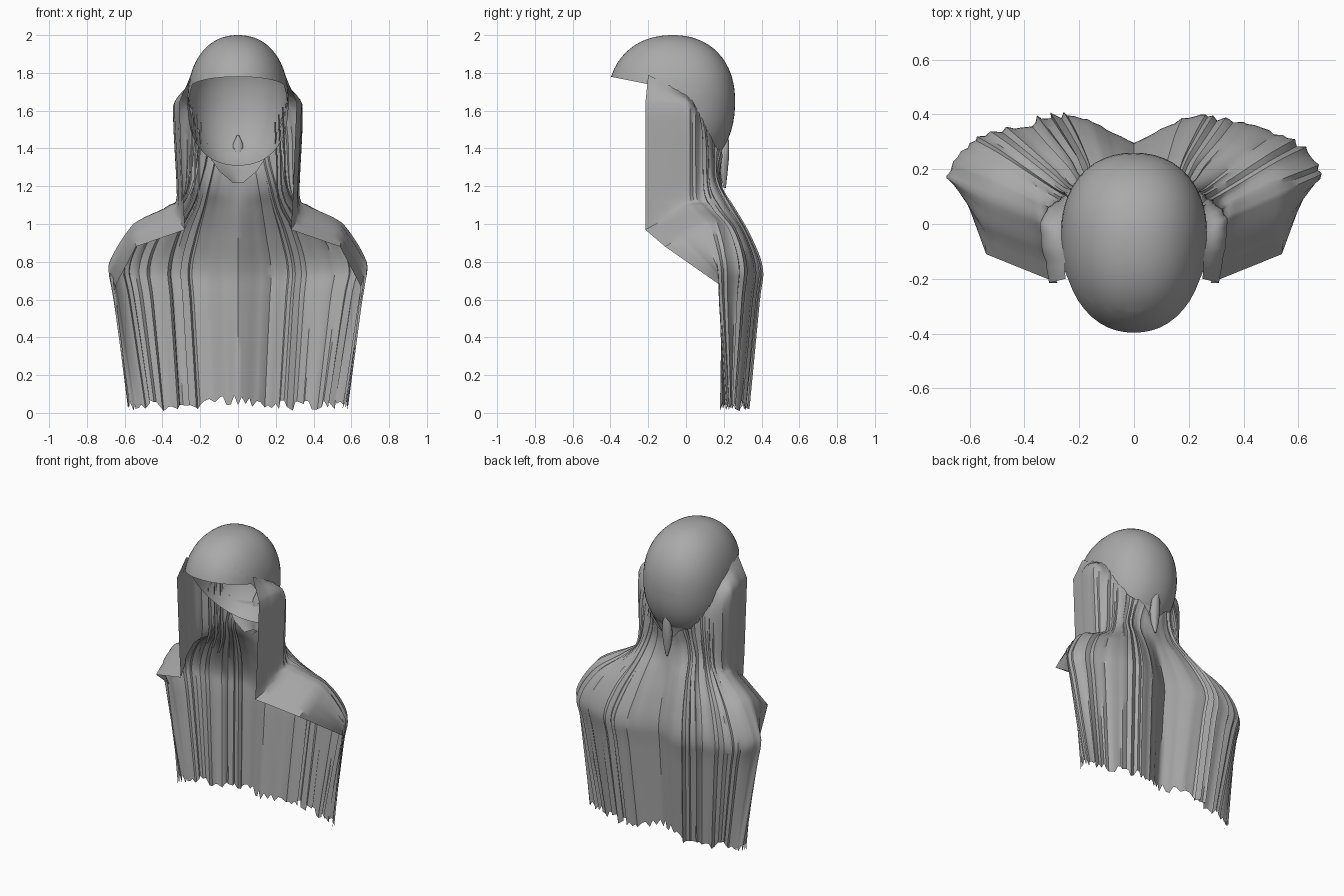
import bpy, bmesh, math, random
from mathutils import Vector

random.seed(4)
if "Cube" in bpy.data.objects:
    bpy.data.objects.remove(bpy.data.objects["Cube"])

grey = bpy.data.materials.new("hair grey")
grey.use_nodes = True
GREY = (0.4, 0.4, 0.4, 1)
grey.diffuse_color = GREY
grey.node_tree.nodes["Principled BSDF"].inputs["Base Color"].default_value = GREY


def finish(bm, name, angle):
    bmesh.ops.recalc_face_normals(bm, faces=bm.faces)
    mesh = bpy.data.meshes.new(name)
    bm.to_mesh(mesh)
    bm.free()
    obj = bpy.data.objects.new(name, mesh)
    bpy.context.collection.objects.link(obj)
    mesh.materials.append(grey)
    bpy.ops.object.select_all(action='DESELECT')
    obj.select_set(True)
    bpy.context.view_layer.objects.active = obj
    bpy.ops.object.shade_smooth_by_angle(angle=math.radians(angle))


def spline(points, t, curve=1):
    """Evenly spaced points joined by straight lines (curve 0) or Catmull-Rom (curve 1)."""
    f = t * (len(points) - 1)
    i = min(int(f), len(points) - 2)
    f -= i
    b, c = points[i], points[i + 1]
    a = points[i - 1] if i else b * 2 - c
    d = points[i + 2] if i + 2 < len(points) else c * 2 - b
    smooth = (b * 2 + (c - a) * f + (a * 2 - b * 5 + c * 4 - d) * f * f
              + (b * 3 - a - c * 3 + d) * f ** 3) / 2
    return b.lerp(c, f).lerp(smooth, curve)


def grid_sheet(columns, name, angle):
    bm = bmesh.new()
    verts = [[bm.verts.new(p) for p in col] for col in columns]
    for left, right in zip(verts, verts[1:]):
        for j in range(len(left) - 1):
            bm.faces.new((left[j], left[j + 1], right[j + 1], right[j]))
    finish(bm, name, angle)


# Skull cap: full, slightly boxy egg, open over the face
bm = bmesh.new()
bmesh.ops.create_uvsphere(bm, u_segments=48, v_segments=32, radius=1)
POWER = 2.2
for v in bm.verts:
    x, y, z = v.co / sum(abs(c) ** POWER for c in v.co) ** (1 / POWER)
    v.co = (x * 0.267 * (1 + 0.05 * y), -0.07 + y * (0.33 if y > 0 else 0.345),
            1.65 + z * (0.35 if z > 0 else 0.39))
brim = (Vector((0, -0.4, 1.78)), Vector((0, 0.2, 1)).normalized())
jaw = (Vector((0, -0.2, 1.74)), Vector((0, 1.4, 1)).normalized())
for co, no in (brim, jaw):
    bmesh.ops.bisect_plane(bm, geom=bm.verts[:] + bm.edges[:] + bm.faces[:],
                           plane_co=co, plane_no=no)
gone = [f for f in bm.faces
        if all((f.calc_center_median() - co).dot(no) < 0 for co, no in (brim, jaw))]
bmesh.ops.delete(bm, geom=gone, context='FACES')
finish(bm, "hair_cap", 60)

# Guide strands, front edge to back centre, each from root to tip
GUIDES = [[Vector(p) for p in g] for g in (
    ((.25, -.2, 1.79), (.31, -.215, 1.64), (.29, -.215, 1.13), (.28, -.215, .97),
     (.54, -.11, .88), (.65, .19, .67), (.58, .18, .02)),
    ((.26, -.01, 1.69), (.34, 0, 1.62), (.32, 0, 1.15), (.36, .02, 1.09),
     (.55, .1, 1.0), (.68, .17, .79), (.57, .22, .02)),
    ((.24, .08, 1.58), (.26, .1, 1.45), (.28, .11, 1.18), (.36, .16, 1.08),
     (.5, .25, .96), (.59, .3, .78), (.48, .25, .02)),
    ((.17, .15, 1.42), (.18, .15, 1.34), (.21, .16, 1.22), (.25, .22, 1.1),
     (.33, .31, .95), (.38, .37, .77), (.33, .3, .02)),
    ((.09, .19, 1.38), (.11, .17, 1.28), (.13, .19, 1.18), (.15, .25, 1.08),
     (.18, .33, .93), (.21, .39, .76), (.17, .32, .03)),
    ((0, .18, 1.28), (0, .19, 1.22), (0, .2, 1.15), (0, .22, 1.06),
     (0, .26, .92), (0, .295, .75), (0, .24, .05)),
)]
for g in GUIDES:
    g.insert(-1, g[-2].lerp(g[-1], 0.25))

# Long hair: one pleated sheet over both shoulders with a ragged hem
ROWS, HALF = 42, 44
columns = []
for i in range(-HALF, HALF + 1):
    side = -1 if i < 0 else 1
    u = 1 - abs(i) / HALF
    edge = min(1, 3 * u, 4 * (1 - u))
    depth = 0.02 if random.random() < 0.35 else 0.006
    pleat = edge * random.uniform(-depth, depth)
    drift = edge * random.uniform(-0.008, 0.008)
    hem = random.uniform(-0.01, 0.05)
    column = []
    for j in range(ROWS + 1):
        t = j / ROWS
        p = spline([spline(g, t, min(1, 3 * u)) for g in GUIDES], u)
        out = Vector((p.x, p.y + 0.1, 0)).normalized()
        p += out * pleat * min(1, 0.4 + t)
        p.x = side * (p.x + drift)
        p.z = max(0, p.z + hem * max(0, t - 0.85) / 0.15)
        column.append(p)
    columns.append(column)
grid_sheet(columns, "long_hair", 40)

# Loose inner strands beside the cheeks
CHEEK = [Vector(p) for p in ((.24, .03, 1.62), (.25, .04, 1.4),
                             (.26, .06, 1.2), (.33, .12, 1.06))]
for side in (-1, 1):
    for k in range(3):
        cols = []
        for w in (-1, 0, 1):
            col = []
            for j in range(9):
                p = spline(CHEEK, j / 8) + Vector((-.02 * k - .008 * abs(w),
                                                   .035 * k + .016 * w, -.04 * k))
                p.x *= side
                col.append(p)
            cols.append(col)
        grid_sheet(cols, f"cheek_strand_{'left' if side > 0 else 'right'}_{k + 1}", 40)

# Nape band: curved sheet tapering down from the cap rim
band = []
for i in range(-6, 7):
    s = i / 6
    band.append([(s * w, y - 0.06 * s * s, z) for w, y, z in
                 ((.17, .19, 1.4), (.14, .17, 1.34), (.1, .165, 1.28), (.03, .17, 1.22))])
grid_sheet(band, "nape_band", 50)

# Nape lock: narrow tuft behind the cap
bm = bmesh.new()
rings = []
for y, z, w, d in ((.218, 1.47, .006, .006), (.208, 1.42, .028, .022),
                   (.2, 1.34, .035, .028), (.2, 1.26, .025, .02), (.205, 1.19, .006, .006)):
    rings.append([bm.verts.new((w * math.cos(a), y + d * math.sin(a), z))
                  for a in (k * math.tau / 10 for k in range(10))])
for a, b in zip(rings, rings[1:]):
    for k in range(10):
        n = (k + 1) % 10
        bm.faces.new((a[k], a[n], b[n], b[k]))
for tip in (rings[0], rings[-1]):
    bm.faces.new(tip)
finish(bm, "nape_lock", 50)
